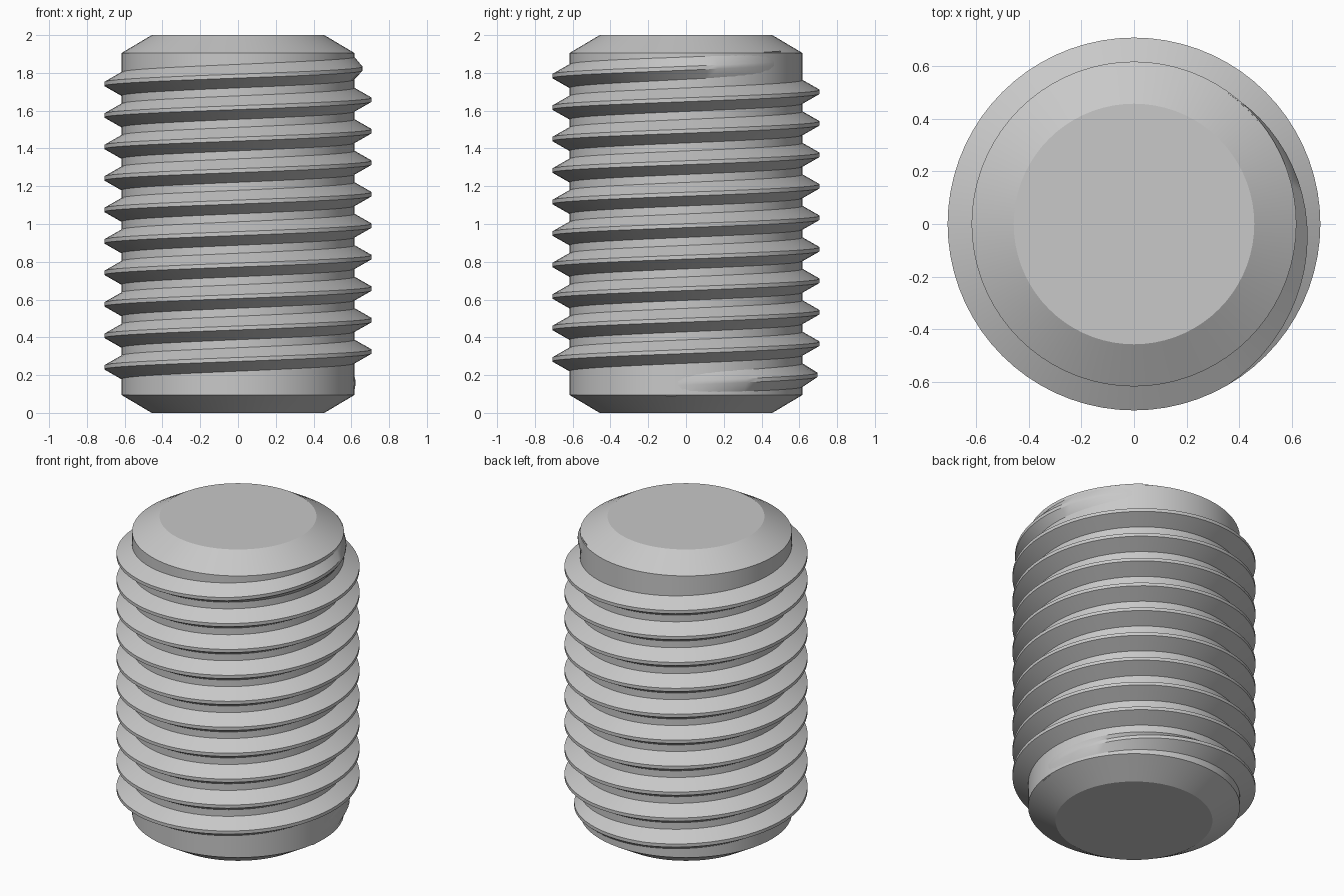
import bpy, bmesh
from math import radians, cos, sin, pi

if "Cube" in bpy.data.objects:
    bpy.data.objects.remove(bpy.data.objects["Cube"], do_unlink=True)

HEIGHT, CORE_R, CREST_R, END_R, CHAMFER = 2.0, 0.617, 0.708, 0.457, 0.095
PITCH = HEIGHT / 12
STEP = 5                              # degrees per segment
START, END, RAMP = -10, 3655, 115     # thread angles in degrees
START_Z = 0.158                       # thread height at angle zero

steel = bpy.data.materials.new("grey steel")
steel.use_nodes = True
colour = (0.58, 0.58, 0.58, 1)
steel.diffuse_color = colour
steel.node_tree.nodes["Principled BSDF"].inputs["Base Color"].default_value = colour


def finish(name, bm):
    bmesh.ops.recalc_face_normals(bm, faces=bm.faces)
    mesh = bpy.data.meshes.new(name)
    bm.to_mesh(mesh)
    bm.free()
    obj = bpy.data.objects.new(name, mesh)
    bpy.context.collection.objects.link(obj)
    mesh.materials.append(steel)
    bpy.ops.object.select_all(action='DESELECT')
    obj.select_set(True)
    bpy.context.view_layer.objects.active = obj
    bpy.ops.object.shade_smooth_by_angle(angle=radians(30))
    return obj


# Core: a cylinder with a chamfer at each end
bm = bmesh.new()
profile = [(END_R, 0), (CORE_R, CHAMFER), (CORE_R, HEIGHT - CHAMFER), (END_R, HEIGHT)]
verts = [bm.verts.new((r, 0, z)) for r, z in profile]
edges = [bm.edges.new(pair) for pair in zip(verts, verts[1:])]
bmesh.ops.spin(bm, geom=verts + edges, cent=(0, 0, 0), axis=(0, 0, 1),
               angle=2 * pi, steps=360 // STEP, use_merge=True)
bmesh.ops.remove_doubles(bm, verts=bm.verts, dist=0.0001)
bmesh.ops.holes_fill(bm, edges=[e for e in bm.edges if e.is_boundary], sides=0)
finish("screw_core", bm)

# Thread: a trapezoid swept along a helix, sinking into the core at both ends
bm = bmesh.new()
root_r = CORE_R - 0.005
root_half, crest_half = PITCH * 0.39, PITCH / 16
rings = []
for angle in range(START, END + 1, STEP):
    rise = min(1, (angle - START) / RAMP, (END - angle) / RAMP)
    crest_r = root_r + (CREST_R - root_r) * rise
    z = START_Z + PITCH * angle / 360
    a = radians(angle)
    section = [(root_r, -root_half), (crest_r, -crest_half),
               (crest_r, crest_half), (root_r, root_half)]
    rings.append([bm.verts.new((r * cos(a), r * sin(a), z + dz)) for r, dz in section])
for low, high in zip(rings, rings[1:]):
    for i in range(4):
        j = (i + 1) % 4
        bm.faces.new((low[i], high[i], high[j], low[j]))
finish("screw_thread", bm)
